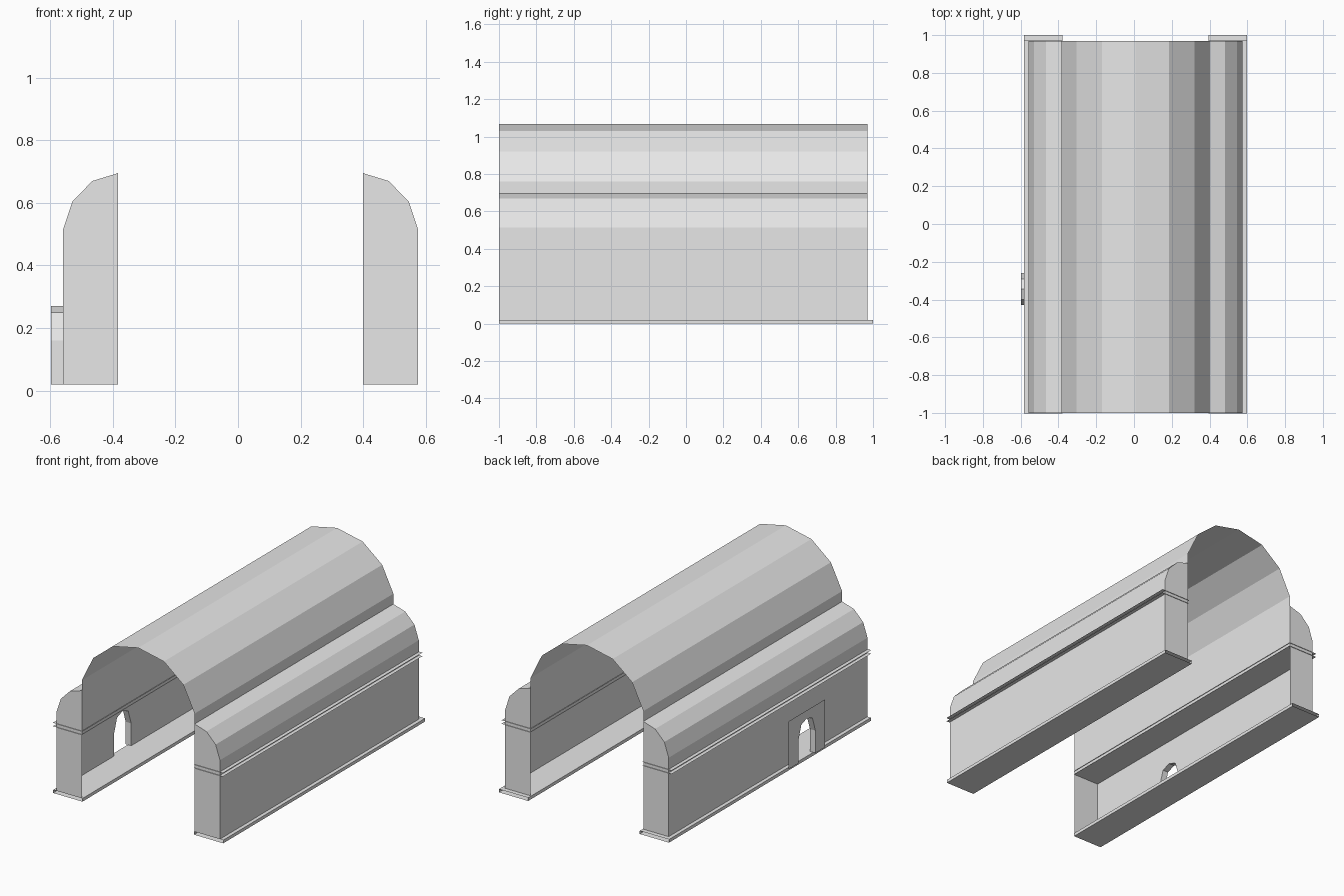
import bpy

cube = bpy.data.objects.get("Cube")
if cube:
    bpy.data.objects.remove(cube, do_unlink=True)

GREY = (0.8, 0.8, 0.8, 1.0)
stone = bpy.data.materials.new("pale_grey")
stone.use_nodes = True
stone.diffuse_color = GREY
stone.node_tree.nodes["Principled BSDF"].inputs["Base Color"].default_value = GREY

CX = 0.008               # centre line of the hall
FRONT, BACK = -1.0, 0.97
WALL, INNER, LEDGE = 0.567, 0.391, 0.59    # distances from the centre line
FLOOR, SHELF, EAVES, RIDGE = 0.02, 0.42, 0.515, 0.695


def make(name, verts, faces):
    mesh = bpy.data.meshes.new(name)
    mesh.from_pydata(verts, [], faces)
    mesh.materials.append(stone)
    obj = bpy.data.objects.new(name, mesh)
    bpy.context.collection.objects.link(obj)
    return obj


def strip(name, profile, y0=FRONT, y1=BACK, closed=False):
    """Thin sheet: an x-z profile drawn out along y."""
    n = len(profile)
    verts = [(x, y, z) for y in (y0, y1) for x, z in profile]
    count = n if closed else n - 1
    faces = [(i, (i + 1) % n, n + (i + 1) % n, n + i) for i in range(count)]
    return make(name, verts, faces)


def side_profile(side, points):
    return [(CX + side * d, z) for d, z in points]


# Arched doorway outline in y-z, rising from the floor
DOOR_Y = -0.345
half = [(0.085, FLOOR), (0.085, 0.16), (0.055, 0.25)]
arch = [(DOOR_Y - d, z) for d, z in half] + [(DOOR_Y, 0.27)]
arch += [(DOOR_Y + d, z) for d, z in reversed(half)]


def arched_sheet(name, x, y0, y1, top):
    """Upright sheet facing -x, notched by the doorway."""
    outline = [(y0, FLOOR)] + arch + [(y1, FLOOR), (y1, top), (y0, top)]
    mid = 4              # index of the arch crown; split there into two faces
    n = len(outline)
    outline.append((DOOR_Y, top))
    left = [0, 1, 2, 3, mid, n, n - 1]
    right = list(range(mid, n - 1)) + [n]
    return make(name, [(x, y, z) for y, z in outline], [left[::-1], right[::-1]])


# Central vault with its upper walls
vault_half = [(INNER, SHELF), (INNER, 0.76), (0.313, 0.92), (0.178, 1.03)]
vault = side_profile(1, vault_half) + [(CX, 1.068)]
vault += side_profile(-1, vault_half)[::-1]
strip("vault", vault)

# Side aisles
roof = [(WALL, EAVES), (0.537, 0.605), (0.473, 0.67), (INNER, RIDGE)]
for side, label in ((1, "left"), (-1, "right")):
    strip(label + "_aisle_roof", side_profile(side, roof))

    # End walls, front and back
    cap = side_profile(side, [(INNER, FLOOR), (WALL, FLOOR)] + roof)
    for y, end in ((FRONT, "front"), (BACK, "back")):
        order = list(range(len(cap)))
        if (side > 0) != (end == "front"):
            order.reverse()
        make(f"{label}_{end}_end_wall", [(x, y, z) for x, z in cap], [order])

    # Pair of thin ledges that also ceil the open aisle
    for i in range(2):
        z = SHELF + 0.022 * i
        strip(f"{label}_ledge_{i + 1}", side_profile(side, [(LEDGE, z), (INNER - 0.004, z)]),
              FRONT - 0.004, BACK + 0.004)

    # Base slab
    slab = [(LEDGE, 0), (LEDGE, FLOOR), (INNER - 0.004, FLOOR), (INNER - 0.004, 0)]
    strip(label + "_base_slab", side_profile(side, slab), FRONT, 1.0, closed=True)

# Outer walls: plain on one side, doorway on the other
strip("left_outer_wall", side_profile(1, [(WALL, FLOOR), (WALL, EAVES)]))
arched_sheet("right_outer_wall", CX - WALL, FRONT, BACK, EAVES)

# Door surround and the lining of the arch
DOOR_X = -0.597
arched_sheet("door_surround", DOOR_X, DOOR_Y - 0.18, DOOR_Y + 0.18, 0.32)
k = len(arch)
lining = [(x, y, z) for x in (DOOR_X, CX - WALL) for y, z in arch]
make("door_lining", lining, [(i, i + 1, k + i + 1, k + i) for i in range(k - 1)])
